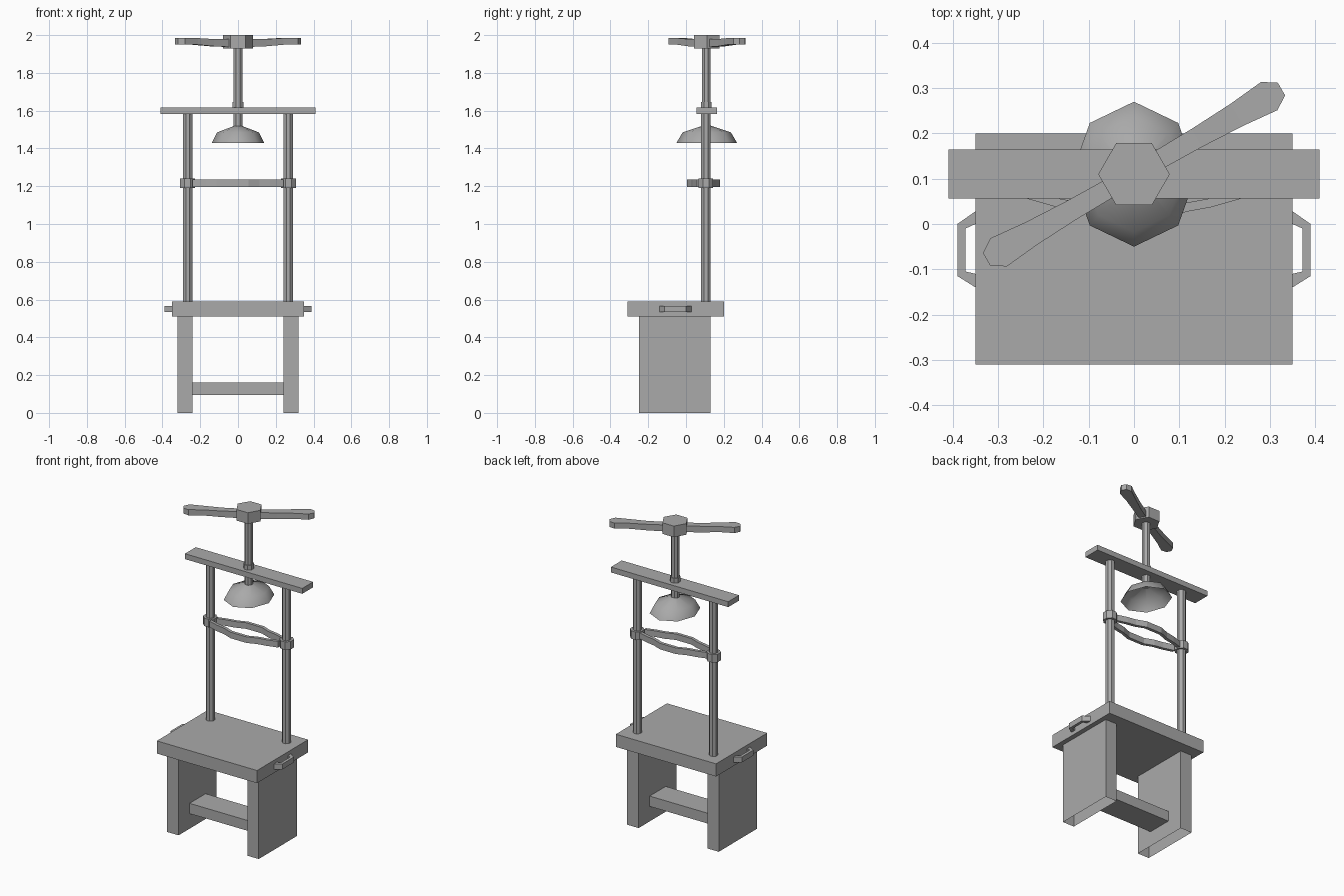
import bpy, bmesh, math
from mathutils import Vector

if "Cube" in bpy.data.objects:
    bpy.data.objects.remove(bpy.data.objects["Cube"])

grey = bpy.data.materials.new("plain grey")
grey.diffuse_color = (0.4, 0.4, 0.4, 1)
grey.use_nodes = True
grey.node_tree.nodes["Principled BSDF"].inputs["Base Color"].default_value = grey.diffuse_color
CY = 0.11  # depth of the press axis


def finish(name, bm, open_shell=False):
    if not open_shell:
        bmesh.ops.recalc_face_normals(bm, faces=bm.faces)
    me = bpy.data.meshes.new(name)
    bm.to_mesh(me)
    bm.free()
    me.materials.append(grey)
    ob = bpy.data.objects.new(name, me)
    bpy.context.collection.objects.link(ob)
    return ob


def box(name, x, y, z, open_bottom=False):
    bm = bmesh.new()
    bmesh.ops.create_cube(bm, size=1)
    for v in bm.verts:
        v.co = Vector([a + (b - a) * (c + 0.5) for (a, b), c in zip((x, y, z), v.co)])
    if open_bottom:
        low = [f for f in bm.faces if f.normal.z < -0.9]
        bmesh.ops.delete(bm, geom=low, context='FACES_ONLY')
    return finish(name, bm)


def loft(name, rings, cap=True):
    """Skin a row of equal-length point rings."""
    bm = bmesh.new()
    rows = [[bm.verts.new(p) for p in r] for r in rings]
    n = len(rows[0])
    for a, b in zip(rows, rows[1:]):
        for i in range(n):
            j = (i + 1) % n
            bm.faces.new((a[i], a[j], b[j], b[i]))
    if cap:
        bm.faces.new(rows[0][::-1])
        bm.faces.new(rows[-1])
    return finish(name, bm, not cap)


def ring(cx, cy, z, rx, ry, n, turn=0.0):
    return [(cx + rx * math.cos(turn + math.tau * i / n),
             cy + ry * math.sin(turn + math.tau * i / n), z) for i in range(n)]


def prism(name, cx, cy, z0, z1, r, n, turn=0.0):
    return loft(name, [ring(cx, cy, z, r, r, n, turn) for z in (z0, z1)])


# bench
box("table_top", (-0.35, 0.35), (-0.31, 0.20), (0.51, 0.59))
box("stretcher", (-0.24, 0.24), (-0.14, 0.02), (0.095, 0.16))

for s, side in ((-1, "left"), (1, "right")):
    # legs, posts and clamps
    box(side + "_leg", sorted((s * 0.24, s * 0.32)), (-0.25, 0.13), (0, 0.51), True)
    prism(side + "_post", s * 0.266, 0.105, 0.59, 1.582, 0.027, 8, math.pi / 8)
    prism(side + "_clamp", s * 0.267, 0.105, 1.19, 1.24, 0.042, 8, math.pi / 8)
    # bracket handle: outer and inner points along its length
    pairs = [((0.35, -0.14), (0.35, -0.11)), ((0.39, -0.115), (0.372, -0.105)),
             ((0.39, 0.0), (0.372, -0.01)), ((0.35, 0.028), (0.35, 0.0))]
    loft(side + "_handle", [[(s * o[0], o[1], 0.533), (s * i[0], i[1], 0.533),
                             (s * i[0], i[1], 0.567), (s * o[0], o[1], 0.567)]
                            for o, i in pairs])

# bowed guide rails between the posts
half = [(0.24, 0.025), (0.17, 0.045), (0.115, 0.055), (0.055, 0.078)]
path = [(-x, b) for x, b in half] + [(x, b) for x, b in reversed(half)]
for s, side in ((-1, "front"), (1, "back")):
    loft(side + "_rail", [[(x, 0.092 + s * (b - 0.01), 1.197), (x, 0.092 + s * (b + 0.01), 1.197),
                           (x, 0.092 + s * (b + 0.01), 1.235), (x, 0.092 + s * (b - 0.01), 1.235)]
                          for x, b in path])

# cross beam, screw and collar
box("cross_beam", (-0.41, 0.41), (0.056, 0.164), (1.582, 1.616))
prism("screw", 0, CY - 0.003, 1.515, 1.935, 0.025, 8, math.pi / 8)
prism("collar", 0, CY - 0.003, 1.616, 1.645, 0.031, 8, math.pi / 8)

# open pressing bowl
bowl = loft("pressing_bowl", [ring(0, CY, z, 0.138 * k, 0.16 * k, 8, math.pi / 2)
                              for k, z in ((1, 1.43), (0.8, 1.485), (0.1, 1.522))], cap=False)
for p in bowl.data.polygons:
    p.use_smooth = True

# turning handle: hub and two paddle arms
prism("hub", 0, CY, 1.93, 2.0, 0.079, 6)
ang = math.radians(30)
along = Vector((math.cos(ang), math.sin(ang), 0))
across = Vector((-math.sin(ang), math.cos(ang), 0))
# distance, half width, bottom and top of each arm section
sections = [(0.05, 0.021, 1.937, 1.978), (0.16, 0.023, 1.941, 1.979),
            (0.262, 0.028, 1.949, 1.984), (0.345, 0.036, 1.95, 1.986),
            (0.376, 0.016, 1.951, 1.985)]
for s, side in ((-1, "left"), (1, "right")):
    rings = []
    for d, w, z0, z1 in sections:
        c = Vector((0, CY, 0)) + s * along * d
        rings.append([c - across * w + Vector((0, 0, z0)), c + across * w + Vector((0, 0, z0)),
                      c + across * w + Vector((0, 0, z1)), c - across * w + Vector((0, 0, z1))])
    loft(side + "_arm", rings)
